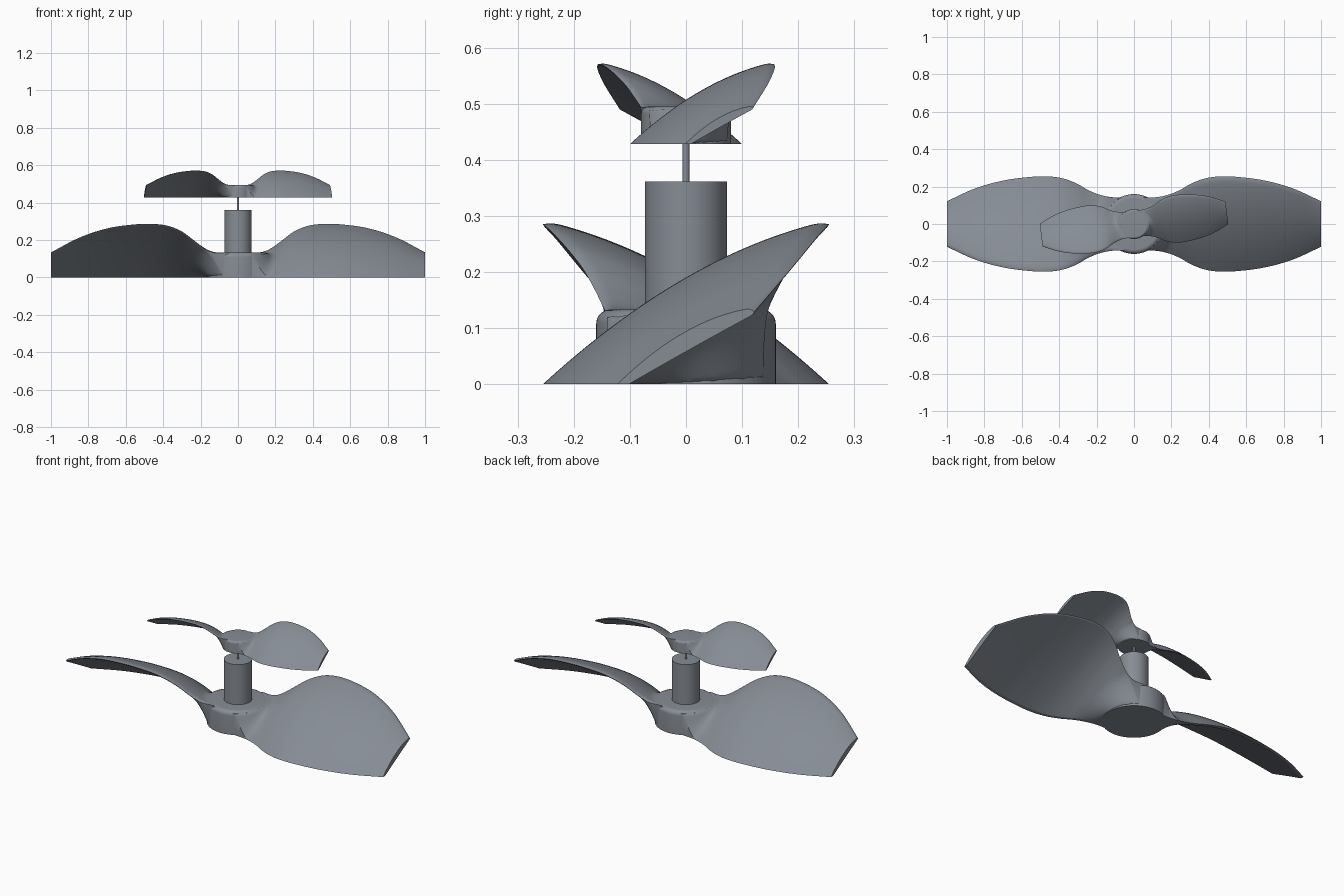
import bpy, bmesh, math
from mathutils import Matrix

if "Cube" in bpy.data.objects:
    bpy.data.objects.remove(bpy.data.objects["Cube"])

# Blade stations: radius, half width, top-edge height, camber, thickness
STATIONS = [
    (0.05, 0.142, 0.130, 0.020, 0.08), (0.10, 0.142, 0.134, 0.022, 0.07),
    (0.15, 0.148, 0.145, 0.026, 0.06), (0.20, 0.162, 0.174, 0.031, 0.05),
    (0.25, 0.184, 0.213, 0.036, 0.043), (0.30, 0.213, 0.250, 0.040, 0.04),
    (0.37, 0.241, 0.280, 0.043, 0.037), (0.45, 0.254, 0.291, 0.044, 0.035),
    (0.55, 0.252, 0.289, 0.044, 0.034), (0.70, 0.232, 0.267, 0.040, 0.032),
    (0.85, 0.190, 0.216, 0.034, 0.029), (1.00, 0.122, 0.136, 0.026, 0.025)]
HUB_R, HUB_H, FILLET = 0.16, 0.133, 0.08


def station(x):
    """Smooth (Hermite) interpolation of the station table."""
    S = STATIONS
    i = 0
    while i < len(S) - 2 and x > S[i + 1][0]:
        i += 1
    a, b = S[i], S[i + 1]
    p, n = S[max(i - 1, 0)], S[min(i + 2, len(S) - 1)]
    d = b[0] - a[0]
    u = (x - a[0]) / d
    out = []
    for k in range(1, 5):
        ma = (b[k] - p[k]) / (b[0] - p[0]) * d
        mb = (n[k] - a[k]) / (n[0] - a[0]) * d
        out.append((2*u**3 - 3*u*u + 1)*a[k] + (u**3 - 2*u*u + u)*ma
                   + (3*u*u - 2*u**3)*b[k] + (u**3 - u*u)*mb)
    return out


def blend(x, y):
    """1 at the hub wall, easing to 0 at the end of the fillet."""
    d = (math.hypot(x, y) - HUB_R) / FILLET
    return 0.9 * (1 - min(1, max(0, d)))**2.5


def section(x, n=32):
    """Closed crescent section: arched top, thinner underside cut flat at z = 0."""
    w, h, c, t = station(x)
    params = [0.5 - 0.5*math.cos(math.pi*i/n) for i in range(n + 1)]
    pts = []
    for i, s in enumerate(params):
        y = -w + 2*w*s
        z = h*s + 4*c*s*(1 - s) - 0.007*max(0, (s - 0.94)/0.06)**2
        if i and z < HUB_H:
            z += (HUB_H - z) * blend(x, y)
        pts.append((x, y, max(0.0, z)))
    e = 0.02
    for s in reversed(params):
        y = -w + e + (2*w - e - 0.004)*s
        z = (h - 0.013)*s + 4*(c - t)*s*(1 - s)
        pts.append((x, y, max(0.0, z * (1 - blend(x, y)))))
    return pts


slate = bpy.data.materials.new("slate_grey")
slate.diffuse_color = (0.24, 0.265, 0.30, 1)
slate.use_nodes = True
slate.node_tree.nodes["Principled BSDF"].inputs["Base Color"].default_value = slate.diffuse_color


def finish(name, bm, matrix):
    bm.transform(matrix)
    bmesh.ops.recalc_face_normals(bm, faces=bm.faces)
    me = bpy.data.meshes.new(name)
    bm.to_mesh(me)
    bm.free()
    me.materials.append(slate)
    ob = bpy.data.objects.new(name, me)
    bpy.context.collection.objects.link(ob)
    bpy.ops.object.select_all(action='DESELECT')
    ob.select_set(True)
    bpy.context.view_layer.objects.active = ob
    bpy.ops.object.shade_smooth_by_angle(angle=math.radians(40))
    return ob


def skin(bm, rings):
    """Bridge closed rings of vertices and cap both ends."""
    m = len(rings[0])
    for a, b in zip(rings, rings[1:]):
        for j in range(m):
            k = (j + 1) % m
            bm.faces.new((a[j], a[k], b[k], b[j]))
    bm.faces.new(rings[0])
    bm.faces.new(rings[-1])


def blade(name, matrix, steps=110):
    bm = bmesh.new()
    # Stations packed closer together near the hub
    xs = [0.05 + 0.95*(i/steps)**1.5 for i in range(steps + 1)]
    skin(bm, [[bm.verts.new(p) for p in section(x)] for x in xs])
    return finish(name, bm, matrix)


def lathe(name, profile, matrix=Matrix(), n=64):
    """Solid of revolution, profile given as (radius, z) pairs."""
    bm = bmesh.new()
    skin(bm, [[bm.verts.new((r*math.cos(2*math.pi*i/n), r*math.sin(2*math.pi*i/n), z))
               for i in range(n)] for r, z in profile])
    return finish(name, bm, matrix)


def propeller(name, matrix):
    # Hub with rounded top edge
    r = 0.025
    prof = [(HUB_R, 0.0)] + [(HUB_R - r + r*math.cos(a), HUB_H - r + r*math.sin(a))
                             for a in (math.pi/2*i/8 for i in range(9))]
    lathe(name + "_hub", prof, matrix)
    # Two opposite blades
    for i, side in enumerate(("right", "left")):
        blade(f"{name}_blade_{side}", matrix @ Matrix.Rotation(math.pi*i, 4, 'Z'))


# Large lower propeller
propeller("large_propeller", Matrix())

# Small upper propeller: half size, slightly turned
propeller("small_propeller", Matrix.Translation((0, 0, 0.428))
          @ Matrix.Rotation(math.radians(6.8), 4, 'Z') @ Matrix.Scale(0.5, 4))

# Motor housing and thin shaft
lathe("motor_housing", [(0.073, 0.12), (0.073, 0.361)])
lathe("shaft", [(0.006, 0.35), (0.006, 0.44)], n=24)
